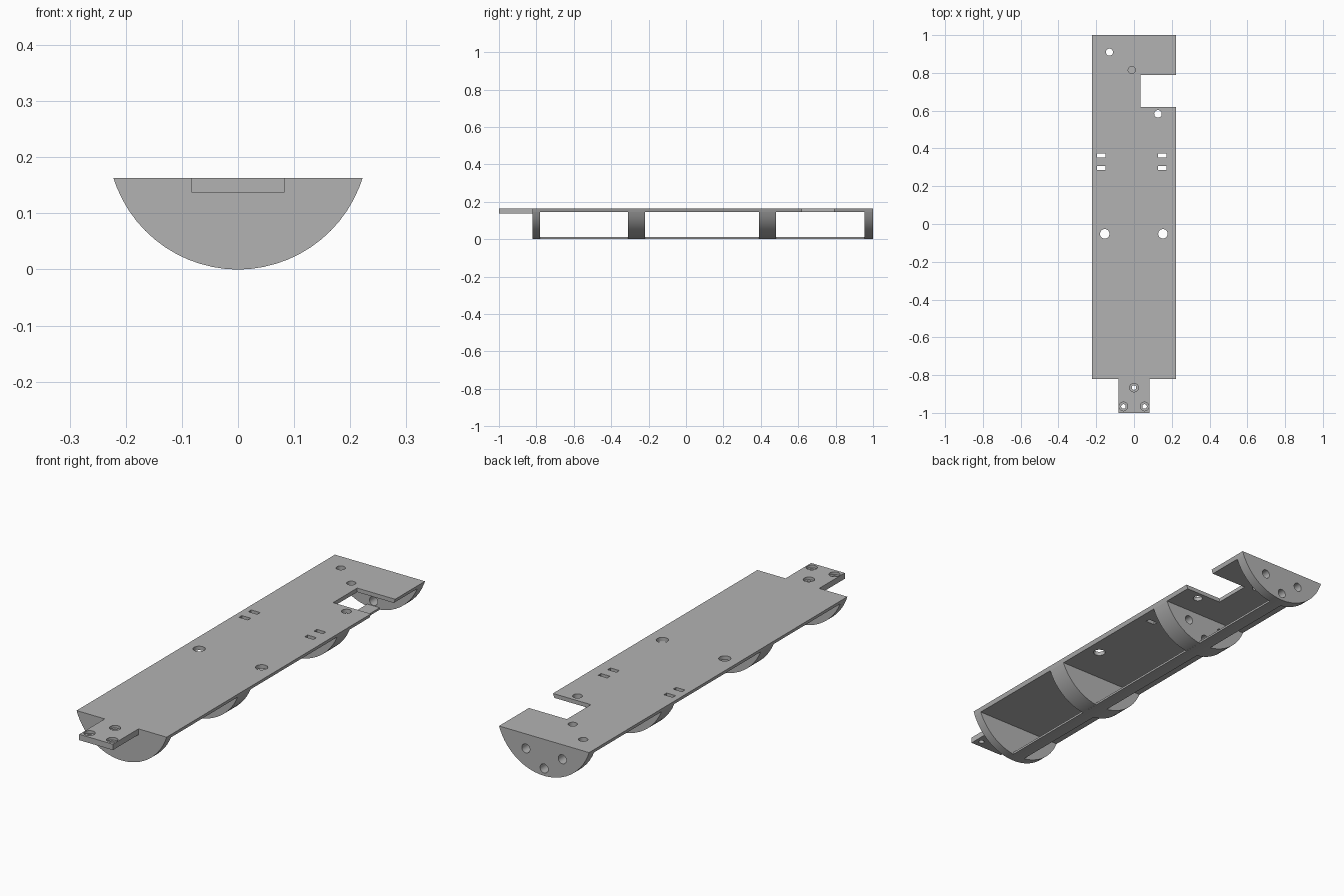
import bpy, bmesh, math

cube = bpy.data.objects.get("Cube")
if cube:
    bpy.data.objects.remove(cube, do_unlink=True)

TOP, DECK = 0.163, 0.145      # deck upper and lower heights
R = 0.2327                    # radius of the round underside

grey = bpy.data.materials.new("plain_grey")
grey.use_nodes = True
colour = (0.45, 0.45, 0.45, 1)
grey.diffuse_color = colour
grey.node_tree.nodes["Principled BSDF"].inputs["Base Color"].default_value = colour


def make(name, bm):
    bmesh.ops.recalc_face_normals(bm, faces=bm.faces)
    mesh = bpy.data.meshes.new(name)
    bm.to_mesh(mesh)
    bm.free()
    mesh.materials.append(grey)
    ob = bpy.data.objects.new(name, mesh)
    bpy.context.collection.objects.link(ob)
    return ob


def extrude(name, profile, y0, y1):
    """Sweep an (x, z) outline along y."""
    bm = bmesh.new()
    face = bm.faces.new([bm.verts.new((x, y0, z)) for x, z in profile])
    new = bmesh.ops.extrude_face_region(bm, geom=[face])["geom"]
    moved = [v for v in new if isinstance(v, bmesh.types.BMVert)]
    bmesh.ops.translate(bm, verts=moved, vec=(0, y1 - y0, 0))
    return make(name, bm)


def box(name, x0, x1, y0, y1, z0, z1):
    return extrude(name, [(x0, z0), (x1, z0), (x1, z1), (x0, z1)], y0, y1)


def rod(x, y, z, r, depth, along_y=False):
    bm = bmesh.new()
    bmesh.ops.create_cone(bm, cap_ends=True, segments=24, radius1=r, radius2=r, depth=depth)
    ob = make("hole_cutter", bm)
    ob.location = (x, y, z)
    if along_y:
        ob.rotation_euler.x = math.pi / 2
    return ob


def cut(ob, cutters):
    for c in cutters:
        mod = ob.modifiers.new("cut", "BOOLEAN")
        mod.operation, mod.solver, mod.object = "DIFFERENCE", "EXACT", c
        c.hide_render = True
    bpy.context.view_layer.update()
    graph = bpy.context.evaluated_depsgraph_get()
    mesh = bpy.data.meshes.new_from_object(ob.evaluated_get(graph))
    ob.modifiers.clear()
    ob.data = mesh
    for c in cutters:
        bpy.data.objects.remove(c, do_unlink=True)


def arc(z0, z1, steps):
    """Right side of the round section, from height z0 up to z1."""
    a0, a1 = (math.acos(1 - z / R) for z in (z0, z1))
    angles = [a0 + (a1 - a0) * i / steps for i in range(steps + 1)]
    return [(R * math.sin(a), R * (1 - math.cos(a))) for a in angles]


def mirrored(points):
    return points + [(-x, z) for x, z in reversed(points) if x > 1e-6]


# Deck with side notch, round holes and strap slots
deck = extrude("deck", mirrored(arc(DECK, TOP, 2)), -0.82, 1)
cutters = [box("notch_cutter", 0.035, 0.3, 0.62, 0.79, 0.1, 0.2)]
for x, y, r in [(-0.13, 0.91, 0.019), (-0.012, 0.815, 0.019), (0.127, 0.583, 0.02),
                (-0.155, -0.052, 0.025), (0.153, -0.052, 0.025)]:
    cutters.append(rod(x, y, TOP, r, 0.1))
for x in (-0.174, 0.15):
    for y in (0.297, 0.363):
        cutters.append(box("slot_cutter", x - 0.022, x + 0.022, y - 0.01, y + 0.01, 0.1, 0.2))
cut(deck, cutters)

# Front tongue with counterbored screw holes
tongue = box("front_tongue", -0.083, 0.083, -1, -0.82, 0.137, TOP)
cutters = []
for x, y in [(0, -0.866), (-0.056, -0.966), (0.056, -0.966)]:
    cutters += [rod(x, y, TOP, 0.012, 0.1), rod(x, y, TOP, 0.023, 0.024)]
cut(tongue, cutters)

# Round ribs, the two rear ones drilled lengthwise
ribs = []
for name, y0, y1, drilled in [("front_rib", -0.82, -0.78, False),
                              ("front_middle_rib", -0.31, -0.22, False),
                              ("rear_middle_rib", 0.39, 0.48, True),
                              ("rear_rib", 0.955, 1, True)]:
    rib = extrude(name, mirrored(arc(0, DECK, 12)), y0, y1)
    if drilled:
        cut(rib, [rod(x, (y0 + y1) / 2, z, 0.02, 0.3, True)
                  for x, z in [(-0.09, 0.098), (0.09, 0.098), (0, 0.033)]])
    ribs.append(rib)

# Thin keel rail joining the ribs underneath
keel = extrude("keel_rail", mirrored(arc(0, 0.002, 2) + [(0.0305, 0.011)]), -0.82, 1)

# Smooth round surfaces, sharp edges kept
bpy.ops.object.select_all(action="DESELECT")
for ob in [deck, tongue, keel] + ribs:
    ob.select_set(True)
bpy.context.view_layer.objects.active = deck
bpy.ops.object.shade_smooth_by_angle(angle=math.radians(30))
